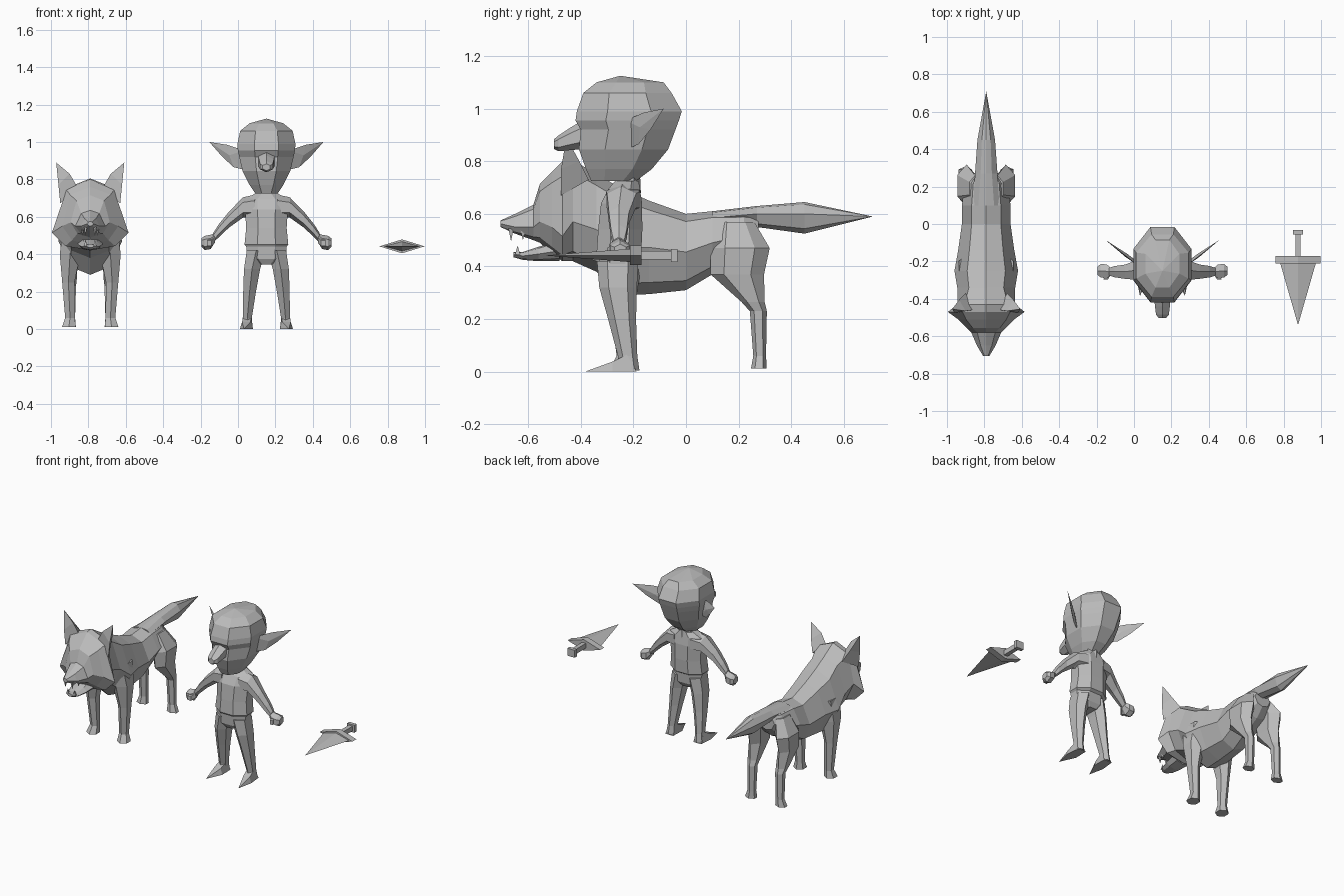
import bpy, bmesh, math
from mathutils import Vector

grey = bpy.data.materials.new("plain grey")
grey.diffuse_color = (0.5, 0.5, 0.5, 1)
WOLF, IMP, BLADE = -0.79, 0.152, 0.877   # x centre of each figure


def loft(name, rings):
    """Skin a chain of equal-length point rings; one-point rings make tips."""
    bm = bmesh.new()
    vs = [[bm.verts.new(p) for p in r] for r in rings]
    for a, b in zip(vs, vs[1:]):
        n = max(len(a), len(b))
        for i in range(n):
            j = (i + 1) % n
            if len(a) == 1:
                bm.faces.new((a[0], b[i], b[j]))
            elif len(b) == 1:
                bm.faces.new((a[i], a[j], b[0]))
            else:
                bm.faces.new((a[i], a[j], b[j], b[i]))
    for end in (vs[0], vs[-1]):
        if len(end) > 2:
            bm.faces.new(end)
    bmesh.ops.recalc_face_normals(bm, faces=bm.faces)
    me = bpy.data.meshes.new(name)
    bm.to_mesh(me)
    bm.free()
    me.materials.append(grey)
    ob = bpy.data.objects.new(name, me)
    bpy.context.collection.objects.link(ob)
    return ob


def ring(c, ra, rb, axis="z", n=6, flat=True):
    """Polygon around c, lying across the given axis."""
    pts = []
    for i in range(n):
        t = 2 * math.pi * (i + 0.5 * flat) / n
        k = 1 / math.cos(math.pi / n) if flat else 1
        u, v = ra * k * math.cos(t), rb * k * math.sin(t)
        pts.append(Vector(c) + Vector({"x": (0, u, v), "y": (u, 0, v), "z": (u, v, 0)}[axis]))
    return pts


def limb(name, cx, s, stations, axis="z", n=6):
    """Mirrored limb: stations are (offset, y, z, radius a, radius b)."""
    return loft(name, [ring((cx + s * d, y, z), a, b, axis, n) for d, y, z, a, b in stations])


def beast_ring(y, w, zb, zt, zm=None, top=0.6):
    """Eight-point body section with chosen widest height."""
    zm = (zb + zt) / 2 if zm is None else zm
    up, lo = zt - (zt - zm) * 0.2, zb + (zm - zb) * 0.25
    prof = [(0, zt), (w * top, up), (w, zm), (w * 0.65, lo), (0, zb),
            (-w * 0.65, lo), (-w, zm), (-w * top, up)]
    return [(WOLF + x, y, z) for x, z in prof]


def thin_leaf(name, pts, thick):
    """Thin bevelled leaf from an outline, swollen at its centre."""
    c = sum((Vector(p) for p in pts), Vector()) / len(pts)
    return loft(name, [[c + Vector(thick)], pts, [c - Vector(thick)]])


# ---- wolf: body running into the head, jaw, tail ----
loft("wolf_body_and_head", [beast_ring(*r) for r in (
    (0.275, 0.06, 0.49, 0.595), (0.22, 0.115, 0.43, 0.605), (0.10, 0.13, 0.37, 0.61),
    (0.0, 0.13, 0.31, 0.60), (-0.14, 0.15, 0.295, 0.65), (-0.25, 0.17, 0.29, 0.70, 0.47),
    (-0.34, 0.155, 0.38, 0.75, 0.54), (-0.43, 0.155, 0.42, 0.805, 0.57, 0.75),
    (-0.47, 0.205, 0.42, 0.80, 0.515, 0.62), (-0.51, 0.15, 0.45, 0.76, 0.55, 0.72),
    (-0.555, 0.105, 0.49, 0.715, 0.57, 0.7), (-0.58, 0.08, 0.50, 0.635, 0.55),
    (-0.65, 0.05, 0.525, 0.60, 0.55), (-0.705, 0.017, 0.55, 0.575))])
loft("wolf_lower_jaw", [beast_ring(*r) for r in (
    (-0.48, 0.07, 0.42, 0.50), (-0.56, 0.06, 0.42, 0.475),
    (-0.62, 0.045, 0.425, 0.455), (-0.655, 0.02, 0.435, 0.455))])
loft("wolf_tail", [beast_ring(*r) for r in (
    (0.10, 0.07, 0.56, 0.61), (0.27, 0.06, 0.55, 0.63, 0.6, 0.5),
    (0.45, 0.047, 0.525, 0.645, 0.6, 0.5))] + [[(WOLF, 0.71, 0.59)]])

for s, side in ((-1, "left"), (1, "right")):
    # ---- wolf: ears, teeth, legs ----
    X = lambda d: WOLF + s * d
    loft("wolf_ear_" + side, [
        [(X(0.075), -0.46, 0.77), (X(0.16), -0.475, 0.67), (X(0.11), -0.37, 0.73)],
        [(X(0.11), -0.465, 0.83), (X(0.17), -0.475, 0.77), (X(0.145), -0.405, 0.80)],
        [(X(0.182), -0.455, 0.89)]])
    for d, y, z0, z1 in ((0.025, -0.665, 0.545, 0.495), (0.04, -0.62, 0.54, 0.50),
                         (0.025, -0.64, 0.445, 0.48)):
        loft("wolf_tooth_" + side, [ring((X(d), y, z0), 0.008, 0.01, n=4), [(X(d), y, z1)]])
    limb("wolf_hind_leg_" + side, WOLF, s, (
        (0.06, 0.19, 0.57, 0.03, 0.06), (0.105, 0.205, 0.47, 0.05, 0.098),
        (0.108, 0.195, 0.37, 0.042, 0.088), (0.105, 0.255, 0.265, 0.033, 0.038),
        (0.103, 0.275, 0.23, 0.027, 0.028), (0.105, 0.28, 0.06, 0.024, 0.021),
        (0.112, 0.277, 0.012, 0.035, 0.026)))
    limb("wolf_front_leg_" + side, WOLF, s, (
        (0.085, -0.25, 0.54, 0.06, 0.09), (0.108, -0.245, 0.40, 0.055, 0.065),
        (0.117, -0.24, 0.25, 0.033, 0.04), (0.108, -0.235, 0.06, 0.026, 0.025),
        (0.114, -0.245, 0.012, 0.036, 0.038)))

    # ---- goblin: legs, feet, arms, hands, ears ----
    X = lambda d: IMP + s * d
    limb("goblin_leg_" + side, IMP, s, (
        (0.055, -0.26, 0.42, 0.05, 0.068), (0.077, -0.258, 0.32, 0.043, 0.062),
        (0.09, -0.243, 0.20, 0.034, 0.046), (0.102, -0.222, 0.06, 0.024, 0.032),
        (0.104, -0.215, 0.005, 0.028, 0.033)))
    loft("goblin_foot_" + side, [
        [(X(0.075), -0.187, 0), (X(0.132), -0.187, 0), (X(0.126), -0.225, 0.065), (X(0.08), -0.225, 0.065)],
        [(X(0.072), -0.28, 0), (X(0.142), -0.28, 0), (X(0.13), -0.28, 0.038), (X(0.085), -0.28, 0.038)],
        [(X(0.12), -0.385, 0)]])
    limb("goblin_arm_" + side, IMP, s, (
        (0.06, -0.24, 0.655, 0.065, 0.055), (0.125, -0.245, 0.65, 0.055, 0.047),
        (0.20, -0.255, 0.585, 0.038, 0.037), (0.255, -0.255, 0.525, 0.03, 0.03),
        (0.285, -0.255, 0.487, 0.02, 0.022)), axis="x")
    limb("goblin_hand_" + side, IMP, s, (
        (0.275, -0.255, 0.487, 0.02, 0.02), (0.298, -0.253, 0.466, 0.037, 0.033),
        (0.33, -0.25, 0.46, 0.036, 0.033), (0.347, -0.25, 0.462, 0.022, 0.02)), axis="x")
    loft("goblin_thumb_" + side, [
        ring((X(0.29), -0.27, 0.475), 0.015, 0.015, "y", 4),
        ring((X(0.305), -0.298, 0.458), 0.012, 0.014, "y", 4)])
    thin_leaf("goblin_ear_" + side, [
        (X(0.12), -0.23, 0.955), (X(0.115), -0.215, 0.85), (X(0.175), -0.18, 0.865),
        (X(0.235), -0.135, 0.92), (X(0.305), -0.085, 1.0), (X(0.21), -0.16, 0.985)],
        (s * 0.005, -0.008, 0))

# ---- goblin: torso, neck, head, nose ----
loft("goblin_torso", [ring((IMP, y, z), a, b, n=8) for y, z, a, b in (
    (-0.26, 0.345, 0.05, 0.05), (-0.26, 0.375, 0.105, 0.068), (-0.26, 0.44, 0.108, 0.072),
    (-0.255, 0.452, 0.117, 0.085), (-0.25, 0.54, 0.108, 0.084), (-0.245, 0.64, 0.115, 0.078),
    (-0.235, 0.695, 0.115, 0.06), (-0.225, 0.725, 0.06, 0.045))])
loft("goblin_neck", [ring((IMP, y, z), 0.047, 0.042, n=6)
                     for y, z in ((-0.22, 0.68), (-0.225, 0.79))])
loft("goblin_head", [ring((IMP, (f + b) / 2, z), w, (b - f) / 2, n=8) for z, f, b, w in (
    (0.725, -0.36, -0.19, 0.06), (0.77, -0.38, -0.13, 0.09), (0.845, -0.407, -0.068, 0.128),
    (0.92, -0.40, -0.04, 0.145), (0.955, -0.42, -0.027, 0.153), (0.99, -0.415, -0.016, 0.155),
    (1.06, -0.39, -0.055, 0.14), (1.1, -0.34, -0.085, 0.09))]
    + [[(IMP, -0.25, 1.125)]])
loft("goblin_nose", [ring((IMP, y, z), a, b, "y", 6) for y, z, a, b in (
    (-0.38, 0.905, 0.045, 0.05), (-0.44, 0.885, 0.04, 0.037), (-0.485, 0.868, 0.034, 0.026),
    (-0.502, 0.865, 0.02, 0.016))])

# ---- dagger ----
def diamond(y, a, b):
    return ring((BLADE, y, 0.442), a, b, "y", 4, False)

loft("dagger_blade", [diamond(-0.20, 0.098, 0.026), [(BLADE, -0.54, 0.442)]])
loft("dagger_guard", [diamond(-0.212, 0.121, 0.037), diamond(-0.17, 0.121, 0.037)])
loft("dagger_grip", [ring((BLADE, y, 0.442), 0.014, 0.016, "y", 4) for y in (-0.18, -0.05)])
loft("dagger_pommel", [ring((BLADE, y, 0.442), 0.027, 0.025, "y", 4) for y in (-0.057, -0.033)])
